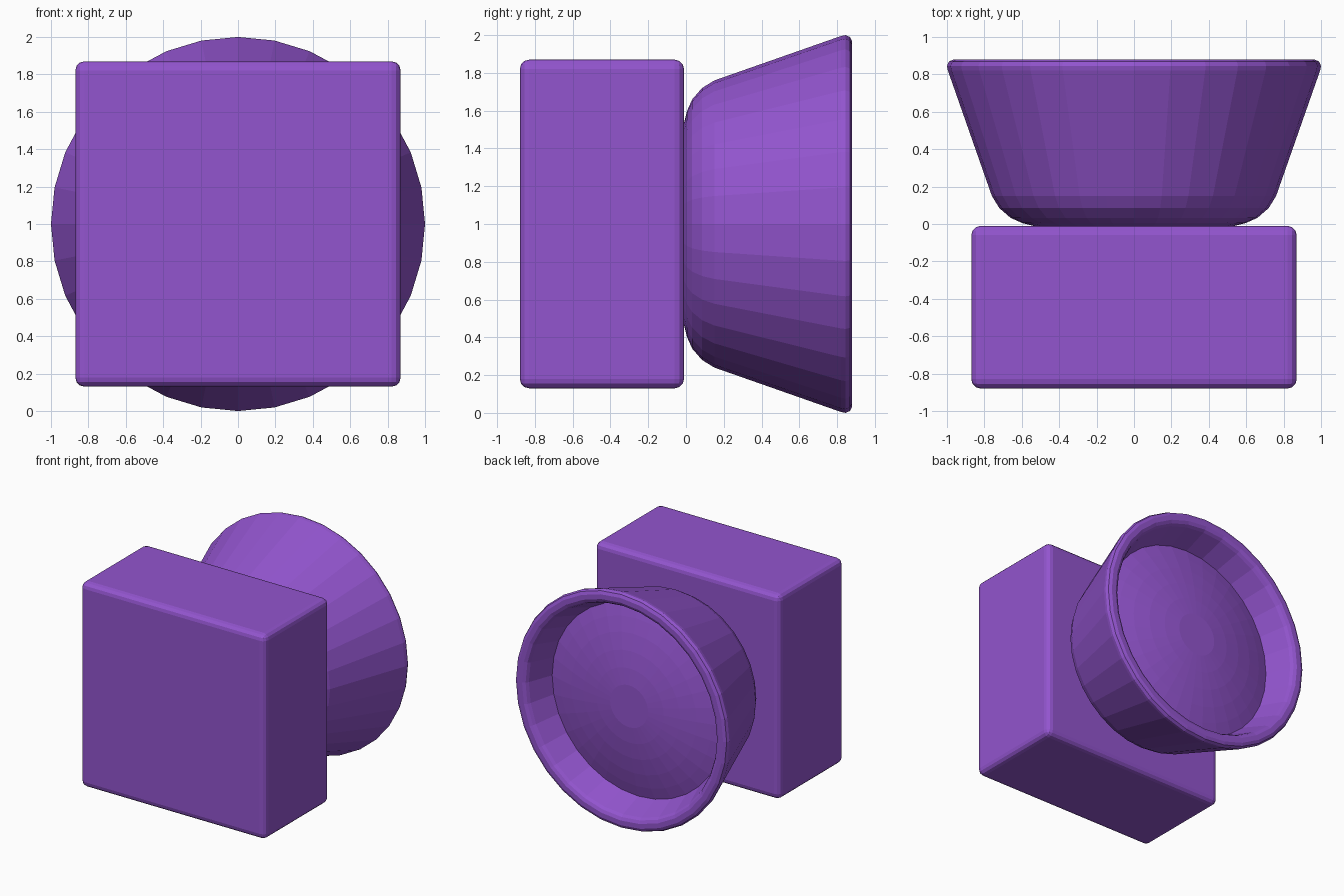
import bpy, bmesh, math

if "Cube" in bpy.data.objects:
    bpy.data.objects.remove(bpy.data.objects["Cube"])

mat = bpy.data.materials.new("purple")
mat.diffuse_color = (0.29, 0.09, 0.62, 1)
mat.use_nodes = True
mat.node_tree.nodes["Principled BSDF"].inputs["Base Color"].default_value = mat.diffuse_color
SIDES = 32


def add_object(name, bm):
    bmesh.ops.recalc_face_normals(bm, faces=bm.faces)
    mesh = bpy.data.meshes.new(name)
    bm.to_mesh(mesh)
    bm.free()
    mesh.materials.append(mat)
    ob = bpy.data.objects.new(name, mesh)
    bpy.context.collection.objects.link(ob)
    return ob


def lathe(name, profile):
    """Spin (radius, y) points about the line x=0, z=1."""
    bm = bmesh.new()
    verts = [bm.verts.new((r, y, 1)) for r, y in profile]
    edges = [bm.edges.new(p) for p in zip(verts, verts[1:])]
    bmesh.ops.spin(bm, geom=verts + edges, cent=(0, 0, 1), axis=(0, 1, 0),
                   angle=math.tau, steps=SIDES, use_merge=True)
    bmesh.ops.remove_doubles(bm, verts=bm.verts, dist=1e-4)
    return add_object(name, bm)


# rounded block at the front
bm = bmesh.new()
bmesh.ops.create_cube(bm, size=1)
bmesh.ops.scale(bm, vec=(1.74, 0.87, 1.74), verts=bm.verts)
bmesh.ops.translate(bm, vec=(0, -0.445, 1), verts=bm.verts)
bmesh.ops.bevel(bm, geom=bm.edges[:], offset=0.05, segments=3,
                profile=0.5, affect='EDGES')
block = add_object("block", bm)

# flared horn: rounded back, straight wall, rounded rim, recessed inner wall
horn = [(0, -0.012), (0.53, -0.012), (0.60, 0.006), (0.66, 0.033),
        (0.72, 0.085), (0.76, 0.15), (0.995, 0.82), (1.0, 0.845),
        (0.99, 0.868), (0.965, 0.88), (0.925, 0.88), (0.90, 0.868),
        (0.885, 0.845), (0.81, 0.64)]
# shallow dome closing the bottom of the recess
R, base, height, rings = 0.81, 0.64, 0.13, 6
dome = [(R * math.cos(t), base + height * math.sin(t))
        for t in (math.pi / 2 * i / rings for i in range(1, rings))]
dome = [(R * k, base + height * (1 - k * k)) for k in (0.88, 0.73, 0.56, 0.39, 0.22)]
lathe("horn", horn + dome + [(0, base + height * 0.95)])
